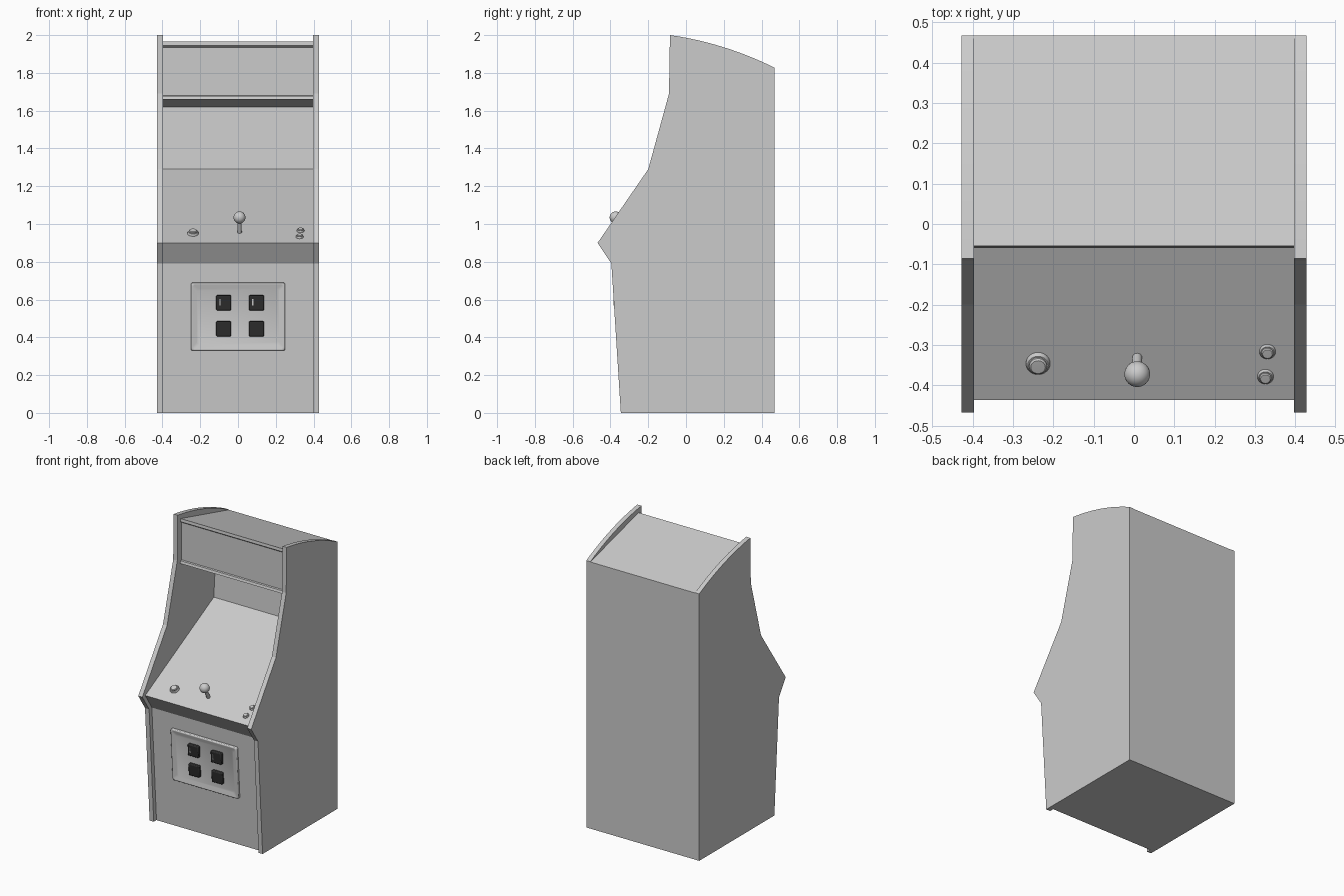
import bpy, bmesh, math
from mathutils import Matrix, Vector

if "Cube" in bpy.data.objects:
    bpy.data.objects.remove(bpy.data.objects["Cube"])


def make_object(name, bm, matrix=None, smooth=False, color=None):
    bmesh.ops.recalc_face_normals(bm, faces=bm.faces)
    mesh = bpy.data.meshes.new(name)
    bm.to_mesh(mesh)
    bm.free()
    ob = bpy.data.objects.new(name, mesh)
    bpy.context.collection.objects.link(ob)
    if matrix:
        ob.matrix_world = matrix
    if color:
        mesh.materials.append(color)
    if smooth:
        bpy.ops.object.select_all(action='DESELECT')
        ob.select_set(True)
        bpy.context.view_layer.objects.active = ob
        bpy.ops.object.shade_smooth_by_angle(angle=math.radians(35))
    return ob


def prism(name, profile, x0, x1):
    # side profile (y, z) extruded along x
    bm = bmesh.new()
    face = bm.faces.new([bm.verts.new((x0, y, z)) for y, z in profile])
    ext = bmesh.ops.extrude_face_region(bm, geom=[face])
    verts = [v for v in ext['geom'] if isinstance(v, bmesh.types.BMVert)]
    bmesh.ops.translate(bm, verts=verts, vec=(x1 - x0, 0, 0))
    return make_object(name, bm)


def box(size, center=(0, 0, 0)):
    bm = bmesh.new()
    bmesh.ops.create_cube(bm, size=1, matrix=Matrix.Translation(center) @ Matrix.Diagonal((*size, 1)))
    return bm


def add_bevel(ob, width, segments):
    mod = ob.modifiers.new("bevel", 'BEVEL')
    mod.width, mod.segments = width, segments


def lathe(name, profile, matrix, steps=24):
    # (radius, height) profile turned about local z
    bm = bmesh.new()
    verts = [bm.verts.new((r, 0, h)) for r, h in profile]
    edges = [bm.edges.new(p) for p in zip(verts, verts[1:])]
    bmesh.ops.spin(bm, geom=verts + edges, axis=(0, 0, 1), cent=(0, 0, 0),
                   angle=math.tau, steps=steps)
    bmesh.ops.remove_doubles(bm, verts=bm.verts, dist=1e-5)
    return make_object(name, bm, matrix, smooth=True)


def frame_matrix(origin, up, out):
    # local x = right, y = up along the surface, z = out of it
    m = Matrix((Vector((1, 0, 0)), up.normalized(), out.normalized())).transposed().to_4x4()
    m.translation = origin
    return m


# Side panels with a curved top edge
a, c, b = Vector((-0.085, 2.0)), Vector((0.2, 1.96)), Vector((0.468, 1.828))
crown = []
for i in range(13):
    t = i / 12
    crown.append(tuple(a * (1 - t) ** 2 + c * 2 * t * (1 - t) + b * t * t))
side = [(-0.345, 0), (-0.395, 0.79), (-0.468, 0.9), (-0.2, 1.29), (-0.09, 1.69)] + crown + [(0.468, 0)]
prism("left_side_panel", side, -0.428, -0.397)
prism("right_side_panel", side, 0.397, 0.428)

# Cabinet body: front, control deck, screen recess, marquee and roof
body = [(-0.315, 0), (-0.365, 0.79), (-0.437, 0.9), (0.305, 1.29), (0.33, 1.62),
        (-0.06, 1.66), (-0.055, 1.677), (-0.043, 1.679), (-0.043, 1.935),
        (-0.056, 1.945), (-0.054, 1.965), (0.468, 1.826), (0.468, 0)]
prism("cabinet_body", body, -0.397, 0.397)

# Coin door: raised rim around a recessed plate
lean = 0.05 / 0.79
door = frame_matrix((0, -0.315 - lean * 0.51, 0.51), Vector((0, -lean, 1)), Vector((0, -1, -lean)))
bm = box((0.5, 0.36, 0.044))
front = max(bm.faces, key=lambda f: f.calc_center_median().z)
bmesh.ops.inset_region(bm, faces=[front], thickness=0.045)
bmesh.ops.translate(bm, verts=front.verts, vec=(0, 0, -0.014))
add_bevel(make_object("coin_door", bm, door, smooth=True), 0.01, 3)

# Coin slots and return flaps
black = bpy.data.materials.new("black_plastic")
black.diffuse_color = (0.025, 0.025, 0.025, 1)
black.use_nodes = True
black.node_tree.nodes["Principled BSDF"].inputs["Base Color"].default_value = black.diffuse_color
for col, x in (("left", -0.076), ("right", 0.098)):
    for row, v in (("coin_slot", 0.074), ("coin_return", -0.064)):
        ob = make_object(f"{col}_{row}", box((0.08, 0.08, 0.03), (x, v, 0.014)), door, True, black)
        add_bevel(ob, 0.006, 2)
    make_object(f"{col}_slot_rim", box((0.006, 0.036, 0.006), (x - 0.02, 0.078, 0.029)), door)

# Controls sit square to the sloping deck
deck_up = Vector((0, 0.742, 0.39))
deck_out = Vector((0, -0.39, 0.742))


def deck(x, y):
    return frame_matrix((x, y, 0.9 + (y + 0.437) * 0.39 / 0.742), deck_up, deck_out)


stick = deck(0.008, -0.331)
lathe("joystick_shaft", [(0, -0.005), (0.012, -0.005), (0.011, 0.075), (0, 0.075)], stick, 16)
bm = bmesh.new()
bmesh.ops.create_uvsphere(bm, u_segments=24, v_segments=16, radius=0.032,
                          matrix=Matrix.Translation((0, 0, 0.089)))
make_object("joystick_ball", bm, stick, smooth=True)

# Push buttons: collar with a plunger
for name, x, y, r in (("fire_button", -0.238, -0.345, 0.03),
                      ("upper_start_button", 0.331, -0.316, 0.02),
                      ("lower_start_button", 0.326, -0.378, 0.02)):
    lathe(name, [(0, -0.004), (r, -0.004), (r, r * 0.15), (r * 0.85, r * 0.4), (r * 0.74, r * 0.4),
                 (r * 0.74, r * 0.6), (r * 0.6, r * 0.72), (0, r * 0.74)], deck(x, y))
